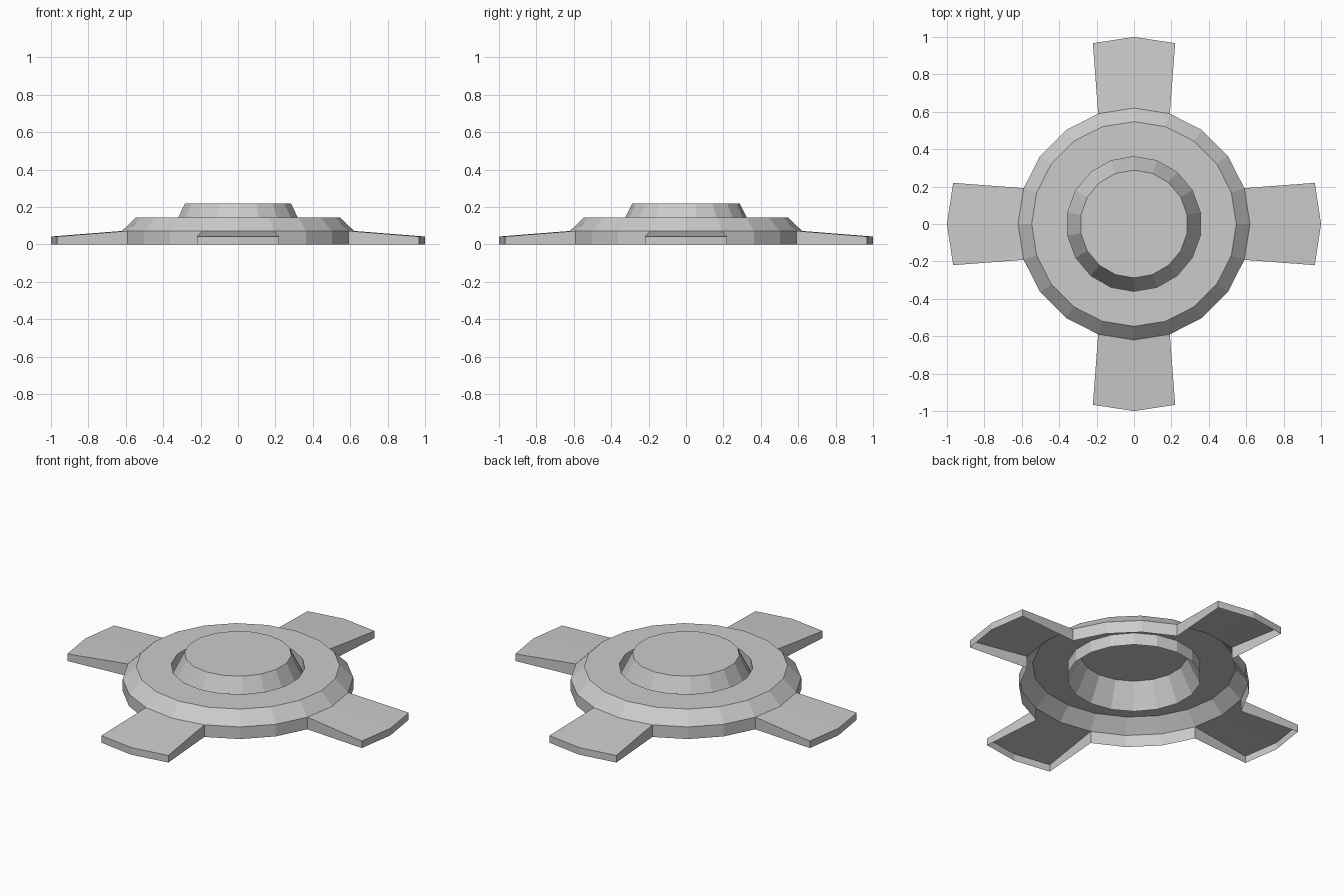
import bpy, bmesh
from math import sin, cos, pi

if "Cube" in bpy.data.objects:
    bpy.data.objects.remove(bpy.data.objects["Cube"])

RIM_SIDES, HUB_SIDES = 20, 18
Z_LOW, Z_MID, Z_TOP, Z_TIP = 0.072, 0.144, 0.218, 0.042
R_RIM, R_DECK, R_SOCKET, R_CAP = 0.62, 0.547, 0.36, 0.288


def ring(bm, n, r, z, start=0.0):
    return [bm.verts.new((r * cos(start + 2 * pi * i / n),
                          r * sin(start + 2 * pi * i / n), z)) for i in range(n)]


def skin(bm, a, b, keep=lambda i: True):
    n = len(a)
    for i in range(n):
        if keep(i):
            j = (i + 1) % n
            bm.faces.new((a[i], a[j], b[j], b[i]))


def finish(bm, name):
    loose = [v for v in bm.verts if not v.link_faces]
    bmesh.ops.delete(bm, geom=loose, context='VERTS')
    mesh = bpy.data.meshes.new(name)
    bm.to_mesh(mesh)
    bm.free()
    obj = bpy.data.objects.new(name, mesh)
    bpy.context.collection.objects.link(obj)
    return obj


# Outer rim: wall is left open where the four tabs join
bm = bmesh.new()
base = ring(bm, RIM_SIDES, R_RIM, 0)
shoulder = ring(bm, RIM_SIDES, R_RIM, Z_LOW)
edge = ring(bm, RIM_SIDES, R_DECK, Z_MID)
skin(bm, base, shoulder, lambda i: i % 5 not in (0, 4))
skin(bm, shoulder, edge)
finish(bm, "outer_rim")

# Flat deck between the rim and the hub socket
bm = bmesh.new()
edges = []
for loop in (ring(bm, RIM_SIDES, R_DECK, Z_MID),
             ring(bm, HUB_SIDES, R_SOCKET, Z_MID, pi / 2)):
    edges += [bm.edges.new((loop[i - 1], loop[i])) for i in range(len(loop))]
bmesh.ops.triangle_fill(bm, edges=edges, use_beauty=True, normal=(0, 0, 1))
bm.normal_update()
for f in bm.faces:
    if f.normal.z < 0:
        f.normal_flip()
finish(bm, "deck")

# Hub: sunken socket wall, then a tapered boss with a flat cap
bm = bmesh.new()
socket = ring(bm, HUB_SIDES, R_SOCKET, Z_MID, pi / 2)
foot = ring(bm, HUB_SIDES, R_SOCKET, Z_LOW, pi / 2)
cap = ring(bm, HUB_SIDES, R_CAP, Z_TOP, pi / 2)
skin(bm, socket, foot)
skin(bm, foot, cap)
bm.faces.new(cap)
finish(bm, "hub")

# Four hollow tabs sloping outward, open underneath
a = 2 * pi / RIM_SIDES
inner = [(R_RIM * cos(t), R_RIM * sin(t)) for t in (-a, 0, a)]
outer = [(0.967, -0.22), (1.0, 0.0), (0.967, 0.22)]
for k in range(4):
    bm = bmesh.new()
    c, s = round(cos(k * pi / 2)), round(sin(k * pi / 2))

    def point(p, z):
        return bm.verts.new((c * p[0] - s * p[1], s * p[0] + c * p[1], z))

    path = [inner[0]] + outer + [inner[2]]
    heights = [Z_LOW, Z_TIP, Z_TIP, Z_TIP, Z_LOW]
    low = [point(p, 0) for p in path]
    top = [point(p, z) for p, z in zip(path, heights)]
    mid = point(inner[1], Z_LOW)
    skin(bm, low, top, lambda i: i < 4)
    bm.faces.new((top[0], top[1], top[2], mid))
    bm.faces.new((mid, top[2], top[3], top[4]))
    finish(bm, f"tab_{k + 1}")
